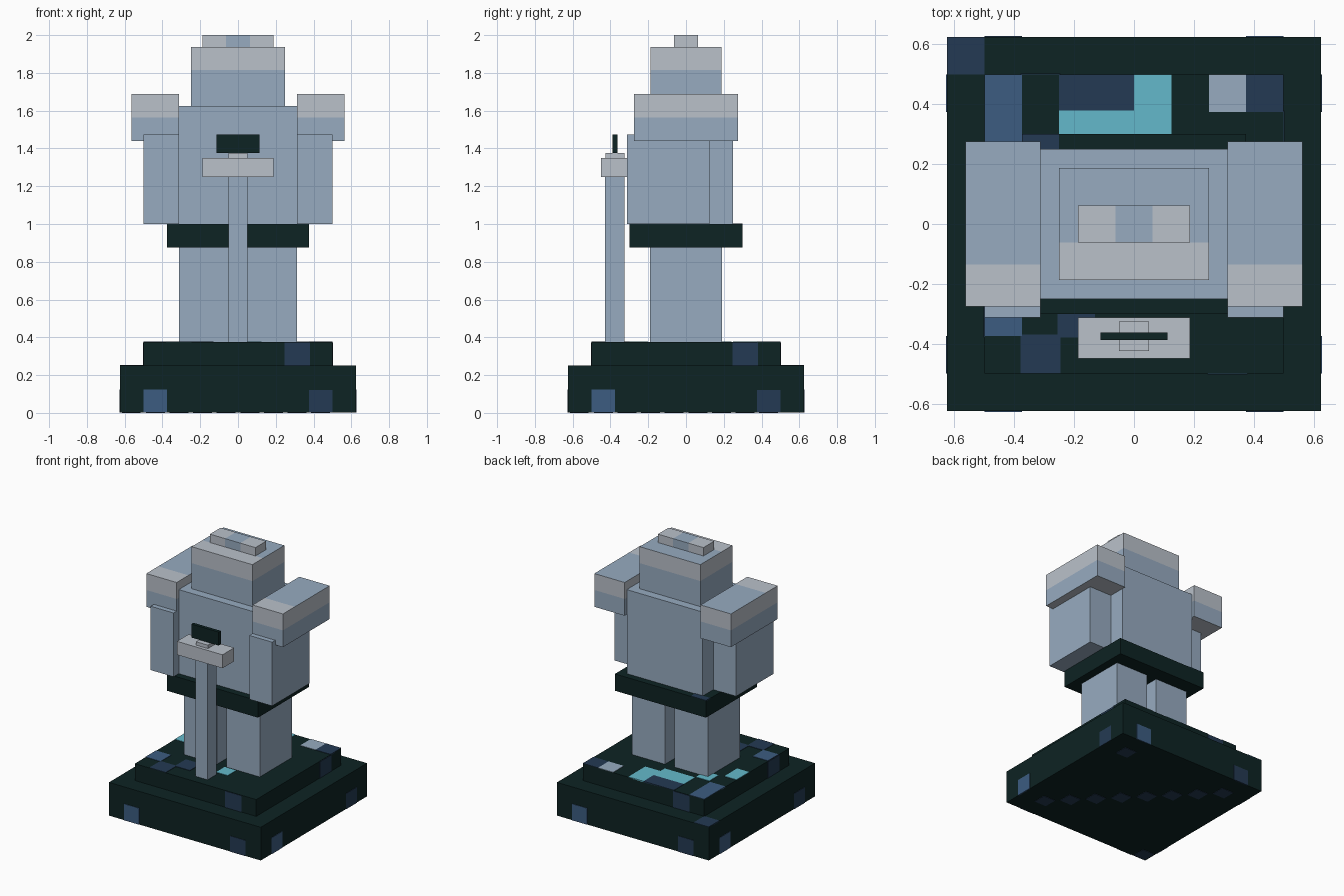
import bpy, bmesh, math
from mathutils import Matrix

if "Cube" in bpy.data.objects:
    bpy.data.objects.remove(bpy.data.objects["Cube"])


def material(name, rgb):
    def lin(c):
        c /= 255
        return c / 12.92 if c <= 0.04045 else ((c + 0.055) / 1.055) ** 2.4
    m = bpy.data.materials.new(name)
    m.diffuse_color = (*[lin(c) for c in rgb], 1)
    m.use_nodes = True
    m.node_tree.nodes["Principled BSDF"].inputs["Base Color"].default_value = m.diffuse_color
    return m


DARK = material("dark_teal", (13, 35, 35))
STEEL = material("steel_blue", (151, 171, 192))
GREY = material("pale_grey", (186, 193, 202))
NAVY = material("navy", (36, 58, 83))
BLUE = material("mid_blue", (60, 92, 129))
CYAN = material("cyan", (100, 185, 203))


def box(name, x, y, z, mats, cuts=(), rule=None, turn=0):
    """Box from ranges; cuts are (axis, position) splits, rule picks a material per face."""
    bm = bmesh.new()
    bmesh.ops.create_cube(bm, size=1)
    for v in bm.verts:
        for i, (lo, hi) in enumerate((x, y, z)):
            v.co[i] = hi if v.co[i] > 0 else lo
    for axis, pos in cuts:
        co, no = [0, 0, 0], [0, 0, 0]
        co[axis], no[axis] = pos, 1
        bmesh.ops.bisect_plane(bm, geom=bm.verts[:] + bm.edges[:] + bm.faces[:],
                               plane_co=co, plane_no=no)
    bm.normal_update()
    if rule:
        for f in bm.faces:
            f.material_index = rule(f.calc_center_median(), f.normal)
    bm.transform(Matrix.Rotation(turn, 4, 'Z'))
    me = bpy.data.meshes.new(name)
    bm.to_mesh(me)
    bm.free()
    for m in mats:
        me.materials.append(m)
    ob = bpy.data.objects.new(name, me)
    bpy.context.collection.objects.link(ob)
    return ob


T = 0.003  # thickness of painted plates

# Plinth
box("plinth_base", (-.625, .625), (-.625, .625), (T, .25), [DARK])
box("plinth_step", (-.5, .5), (-.5, .5), (.25, .375), [DARK])

# Painted blocks on the four plinth sides
for k in range(4):
    a = k * math.pi / 2
    box("side_patch_blue", (-.5, -.375), (-.625 - T, -.62), (T, .125), [BLUE], turn=a)
    box("side_patch_navy", (.375, .5), (-.625 - T, -.62), (T, .12), [NAVY], turn=a)
    box("step_patch_navy", (.245, .38), (-.5 - T, -.495), (.25, .372), [NAVY], turn=a)

# Painted blocks on the plinth tops
box("corner_patch", (-.625, -.5), (.5, .625), (.245, .25 + T), [NAVY])
for mat, x, y in (
        (BLUE, (-.5, -.375), (.25, .5)),
        (NAVY, (-.25, 0), (.38, .5)),
        (CYAN, (0, .125), (.3, .5)),
        (CYAN, (-.25, 0), (.25, .38)),
        (CYAN, (-.36, -.25), (.13, .24)),
        (CYAN, (-.5, -.4), (-.03, .12)),
        (CYAN, (.03, .125), (-.3, -.2)),
        (STEEL, (.25, .375), (.375, .5)),
        (NAVY, (.375, .5), (.375, .5)),
        (BLUE, (-.5, -.375), (-.375, -.25)),
        (NAVY, (-.38, -.245), (-.5, -.37)),
        (NAVY, (-.255, -.13), (-.38, -.25))):
    box("step_top_patch", x, y, (.37, .375 + T), [mat])

# Painted spots under the plinth
spots = [(.4375 - .125 * k, -.4375 + .125 * k) for k in range(8)]
for cx, cy in spots + [(.4375, .4375), (-.565, -.565)]:
    box("underside_spot", (cx - .05, cx + .05), (cy - .05, cy + .05), (0, .006), [NAVY])

# Legs, arms and shoulder plates
for side, s in (("left", -1), ("right", 1)):
    def span(a, b):
        return tuple(sorted((s * a, s * b)))
    box(side + "_leg", span(.04, .3125), (-.19, .19), (.375, .875), [STEEL])
    box(side + "_arm", span(.3125, .5), (-.3125, .125), (1, 1.475), [STEEL])

    def plate_rule(c, n):
        if n.z > .5:
            return int(c.y < -.135)
        return int(n.z < -.5 or c.z > 1.565)
    box(side + "_shoulder_plate", span(.3125, .5625), (-.275, .275), (1.44, 1.6875),
        [STEEL, GREY], [(2, 1.565), (1, -.135)], plate_rule)

# Belt with a painted patch
box("belt", (-.375, .375), (-.3, .3), (.875, 1), [DARK])
box("belt_patch", (-.375, -.25), (.25, .3), (.996, 1 + T), [NAVY])

# Torso
box("torso", (-.3125, .3125), (-.25, .25), (1, 1.625), [STEEL])


# Helmet with a pale upper band
def head_rule(c, n):
    if abs(n.z) > .5:
        return int(n.z > 0 and c.y < -.0625)
    return int(c.z > 1.815)


box("head", (-.25, .25), (-.1875, .1875), (1.625, 1.9375), [STEEL, GREY],
    [(2, 1.815), (1, -.0625)], head_rule)

# Crest with a steel centre
box("crest", (-.1875, .1875), (-.0625, .0625), (1.9375, 2), [STEEL, GREY],
    [(0, -.0625), (0, .0625)], lambda c, n: int(abs(c.x) > .0625))

# Sword standing point down
box("sword_blade", (-.05, .05), (-.43, -.325), (.375, 1.25), [STEEL])
box("sword_guard", (-.1875, .1875), (-.45, -.3125), (1.25, 1.35), [GREY])
box("sword_collar", (-.05, .05), (-.425, -.325), (1.35, 1.375), [GREY])
box("sword_grip", (-.1125, .1125), (-.388, -.363), (1.375, 1.475), [DARK])
